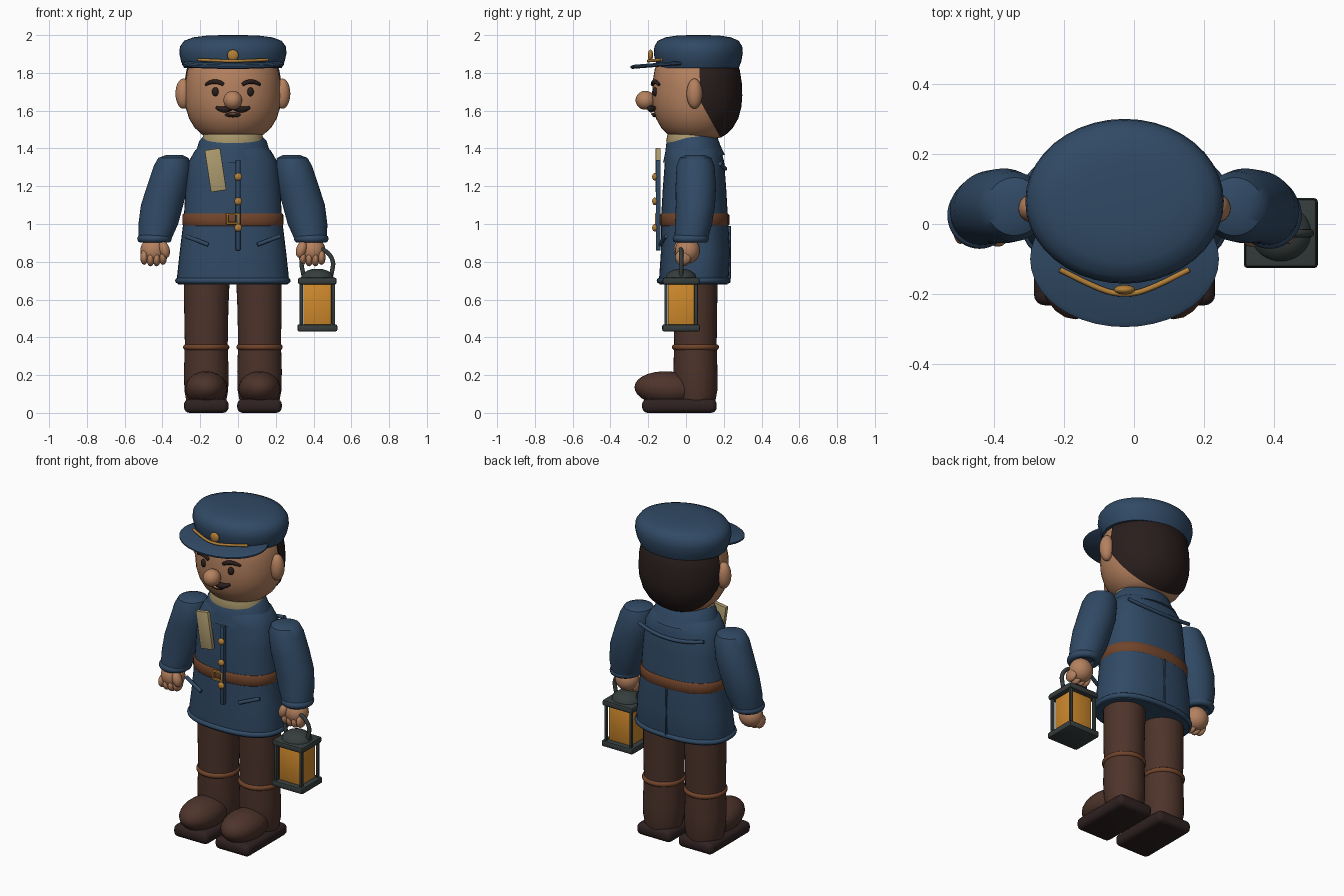
import bpy, bmesh, math
from mathutils import Matrix, Vector

cube = bpy.data.objects.get("Cube")
if cube:
    bpy.data.objects.remove(cube, do_unlink=True)

CX = -0.027   # the figure stands slightly off centre, balanced by the lantern
parts = []


def material(name, r, g, b):
    m = bpy.data.materials.new(name)
    m.use_nodes = True
    m.diffuse_color = (r, g, b, 1)
    bsdf = next(n for n in m.node_tree.nodes if n.type == 'BSDF_PRINCIPLED')
    bsdf.inputs["Base Color"].default_value = (r, g, b, 1)
    bsdf.inputs["Roughness"].default_value = 0.8
    return m


NAVY = material("navy_cloth", .03, .068, .13)
SKIN = material("skin", .46, .22, .115)
HAIR = material("dark_hair", .022, .013, .012)
BROWN = material("dark_brown", .075, .034, .024)
SOLE = material("sole_black", .028, .015, .015)
LEATHER = material("leather", .165, .058, .024)
GOLD = material("brass", .45, .215, .04)
CREAM = material("cream_wool", .42, .33, .16)
IRON = material("lantern_iron", .036, .048, .046)
GLOW = material("amber_glass", .62, .25, .025)


def add(name, mesh, mat, loc=(0, 0, 0), rot=(0, 0, 0)):
    mesh.name = name
    mesh.materials.clear()
    mesh.materials.append(mat)
    ob = bpy.data.objects.new(name, mesh)
    ob.location, ob.rotation_euler = loc, rot
    bpy.context.scene.collection.objects.link(ob)
    parts.append(ob)
    return ob


def from_bmesh(name, bm, mat, loc=(0, 0, 0), rot=(0, 0, 0)):
    bmesh.ops.recalc_face_normals(bm, faces=bm.faces)
    mesh = bpy.data.meshes.new(name)
    bm.to_mesh(mesh)
    bm.free()
    return add(name, mesh, mat, loc, rot)


def oval(rx, ry, power=2, seg=40):
    """Superellipse outline."""
    for i in range(seg):
        a = 2 * math.pi * i / seg
        c, s = math.cos(a), math.sin(a)
        yield (rx * math.copysign(abs(c) ** (2 / power), c),
               ry * math.copysign(abs(s) ** (2 / power), s))


def loft_bm(rings, power=2):
    """Skin stacked rings given as (x, y, z, rx, ry)."""
    bm = bmesh.new()
    loops = [[bm.verts.new((x + u, y + v, z)) for u, v in oval(rx, ry, power)]
             for x, y, z, rx, ry in rings]
    n = len(loops[0])
    for lo, hi in zip(loops, loops[1:]):
        for i in range(n):
            j = (i + 1) % n
            bm.faces.new((lo[i], lo[j], hi[j], hi[i]))
    bm.faces.new(loops[0][::-1])
    bm.faces.new(loops[-1])
    return bm


def loft(name, rings, mat, loc=(0, 0, 0), rot=(0, 0, 0), power=2):
    return from_bmesh(name, loft_bm(rings, power), mat, loc, rot)


def ball(name, loc, size, mat, rot=(0, 0, 0)):
    bm = bmesh.new()
    bmesh.ops.create_uvsphere(bm, u_segments=24, v_segments=14, radius=1,
                              matrix=Matrix.Diagonal((*size, 1)))
    return from_bmesh(name, bm, mat, loc, rot)


def box(name, loc, size, mat, bevel=0.004, rot=(0, 0, 0), segments=2):
    bm = bmesh.new()
    bmesh.ops.create_cube(bm, size=1, matrix=Matrix.Diagonal((*size, 1)))
    bmesh.ops.bevel(bm, geom=bm.edges[:], offset=bevel, segments=segments,
                    affect='EDGES', profile=0.5)
    return from_bmesh(name, bm, mat, loc, rot)


def tube(name, pts, r, mat, closed=False, radii=None):
    cu = bpy.data.curves.new(name, 'CURVE')
    cu.dimensions, cu.bevel_depth, cu.bevel_resolution = '3D', r, 3
    cu.use_fill_caps = True
    sp = cu.splines.new('POLY' if closed else 'NURBS')
    sp.points.add(len(pts) - 1)
    for i, p in enumerate(pts):
        sp.points[i].co = (*p, 1)
        sp.points[i].radius = radii[i] if radii else 1
    sp.use_cyclic_u = closed
    if not closed:
        sp.use_endpoint_u, sp.order_u = True, 3
    tmp = bpy.data.objects.new(name + "_path", cu)
    mesh = bpy.data.meshes.new_from_object(tmp)
    bpy.data.objects.remove(tmp)
    return add(name, mesh, mat)


def hoop(name, x, y, z, rx, ry, r, mat, power=2):
    tube(name, [(x + u, y + v, z) for u, v in oval(rx, ry, power)], r, mat, closed=True)


# Coat
coat = [(.68, .29, .04, .18), (.72, .296, .042, .184), (.85, .282, .05, .183),
        (1.03, .26, .045, .177), (1.2, .25, .045, .167), (1.33, .235, .045, .157),
        (1.39, .2, .04, .145), (1.44, .13, .035, .11)]
loft("coat", [(CX, y, z, rx, ry) for z, rx, y, ry in coat], NAVY, power=2.4)
hoop("coat_hem", CX, .041, .7, .29, .18, .016, NAVY, 2.4)
loft("belt", [(CX, .045, z, .268 + e, .184 + e) for z, e in
              ((.99, -.006), (.998, 0), (1.047, 0), (1.055, -.006))], LEATHER, power=2.4)
loft("collar", [(0, 0, -.08, .215, .165), (0, 0, -.03, .192, .148), (0, 0, .015, .178, .137),
                (0, 0, .035, .16, .122)], NAVY, (CX, .033, 1.425), (.12, 0, 0))
box("placket", (0, -.147, 1.1), (.026, .025, .48), NAVY)
for z in (1.25, 1.12, .98):
    ball("coat_button", (.001, -.165, z), (.02, .014, .02), GOLD)
for s in (-1, 1):
    tube("pocket_welt", [(CX + s * .13, -.135, .89), (CX + s * .19, -.125, .915),
                         (CX + s * .25, -.105, .935)], .011, NAVY)
    # Buckle uprights and bars
    box("buckle_upright", (CX + s * .03, -.156, 1.028), (.012, .018, .058), GOLD)
    box("buckle_bar", (CX, -.156, 1.028 + s * .024), (.072, .018, .011), GOLD)
tube("back_yoke", [(CX - .22, .18, 1.32), (CX, .235, 1.265), (CX + .22, .18, 1.32)], .011, NAVY)
box("back_vent", (CX, .231, .85), (.009, .012, .28), NAVY, .002)

# Scarf
loft("scarf", [(CX, .03, 1.4, .16, .125), (CX, .03, 1.44, .165, .135),
               (CX, .03, 1.475, .155, .128), (CX, .03, 1.485, .13, .11)], CREAM)
box("scarf_end", (-.119, -.148, 1.285), (.083, .026, .225), CREAM, rot=(0, -.15, 0))

# Head and hair
skull = [(1.455, .13), (1.475, .165), (1.51, .203), (1.56, .233), (1.62, .25),
         (1.68, .255), (1.75, .252), (1.82, .24), (1.87, .21)]
loft("head", [(CX, .055, z, r, r * .92) for z, r in skull], SKIN)
bm = loft_bm([(CX, .057, z, r * 1.025, r * .945) for z, r in skull])
for co, no in (((0, .075, 1.7), (0, 1, .03)), ((0, .07, 1.66), (0, .18, .1))):
    bmesh.ops.bisect_plane(bm, geom=bm.verts[:] + bm.edges[:] + bm.faces[:],
                           plane_co=co, plane_no=Vector(no).normalized(), clear_inner=True)
bmesh.ops.holes_fill(bm, edges=[e for e in bm.edges if e.is_boundary], sides=0)
from_bmesh("hair", bm, HAIR)

# Face
ball("nose", (CX, -.215, 1.655), (.05, .052, .05), SKIN)
ball("mouth", (CX, -.165, 1.578), (.042, .014, .013), HAIR)
ball("lower_lip", (CX, -.174, 1.582), (.022, .012, .006), SKIN)
for s in (-1, 1):
    ball("ear", (CX + s * .262, .045, 1.69), (.042, .042, .08), SKIN)
    ball("eye", (CX + s * .093, -.163, 1.7), (.018, .014, .024), HAIR, (0, 0, s * .3))
    tube("eyebrow", [(CX + s * .05, -.177, 1.738), (CX + s * .095, -.172, 1.77),
                     (CX + s * .145, -.142, 1.737)], .014, HAIR, radii=(.7, 1.1, .5))
    tube("moustache", [(CX, -.19, 1.625), (CX + s * .045, -.19, 1.592),
                       (CX + s * .088, -.165, 1.618)], .02, HAIR, radii=(.8, 1.1, .35))

# Cap
cap = [(1.825, .258), (1.86, .274), (1.905, .284), (1.94, .28), (1.97, .258),
       (1.988, .21), (1.997, .14), (2.0, .06)]
loft("cap", [(CX, .065, z, r, r * .83) for z, r in cap], NAVY)
loft("cap_visor", [(0, 0, -.01, .262, .187), (0, 0, -.004, .27, .195),
                   (0, 0, .004, .27, .195), (0, 0, .011, .255, .18)],
     NAVY, (CX, -.1, 1.846), (.08, 0, 0))
tube("cap_cord", [(CX - .185, -.13, 1.87), (CX - .08, -.185, 1.865), (CX, -.205, 1.862),
                  (CX + .08, -.185, 1.865), (CX + .185, -.13, 1.87)], .008, GOLD)
ball("cap_badge", (CX, -.188, 1.893), (.03, .014, .03), GOLD)

# Arms and hands
arm = [(.31, .05, 1.365, .045, .05), (.315, .05, 1.35, .08, .083), (.32, .05, 1.31, .098, .1),
       (.345, .052, 1.2, .11, .107), (.375, .05, 1.1, .112, .104), (.395, .04, 1.0, .105, .098),
       (.412, .027, .92, .086, .088)]
for s in (-1, 1):
    loft("sleeve", [(CX + s * x, y, z, rx, ry) for x, y, z, rx, ry in arm], NAVY)
    hoop("sleeve_cuff", CX + s * .415, .025, .922, .07, .074, .022, NAVY)
    hx = CX + s * .42
    ball("palm", (hx, .008, .86), (.07, .066, .07), SKIN)
    for i in range(4):
        ball("finger", (hx + s * (i - 1.5) * .033, -.015, .812 + .008 * abs(i - 1.5)),
             (.021, .042, .04), SKIN)
    ball("thumb", (hx - s * .057, -.035, .865), (.028, .03, .046), SKIN, (0, s * .3, 0))

# Legs and boots
for s in (-1, 1):
    lx = CX + s * .141
    loft("trouser_leg", [(lx - s * .004, .05, .76, .122, .118), (lx, .05, .55, .117, .115),
                         (lx, .05, .34, .113, .112)], BROWN)
    loft("boot_shaft", [(lx, .055, .06, .105, .1), (lx, .053, .12, .116, .113),
                        (lx, .05, .22, .118, .116), (lx, .05, .35, .114, .114)], BROWN)
    hoop("boot_strap", lx, .05, .348, .107, .109, .016, LEATHER)
    ball("boot_toe", (lx, -.095, .128), (.112, .178, .092), BROWN, (-.06, 0, 0))
    box("boot_sole", (lx, -.035, .037), (.236, .395, .074), SOLE, .03, segments=4)

# Lantern
X, Y = .42, -.026
box("lantern_base", (X, Y, .45), (.212, .2, .038), IRON, .01)
box("lantern_roof", (X, Y, .698), (.205, .195, .036), IRON, .01)
loft("lantern_dome", [(X, Y, .71, .088, .082), (X, Y, .735, .08, .075),
                      (X, Y, .752, .055, .052), (X, Y, .762, .025, .025)], IRON)
box("lantern_glass", (X, Y, .575), (.148, .14, .215), GLOW)
for sx in (-1, 1):
    for sy in (-1, 1):
        box("lantern_post", (X + sx * .085, Y + sy * .08, .575), (.018, .018, .23), IRON)
arc = [(X + .085 * math.cos(t * math.pi / 12), Y, .78 + .09 * math.sin(t * math.pi / 12))
       for t in range(13)]
tube("lantern_handle", [(X + .07, Y, .715)] + arc + [(X - .07, Y, .715)], .012, IRON)

# Smooth shading with crisp edges
bpy.ops.object.select_all(action='DESELECT')
for ob in parts:
    ob.select_set(True)
bpy.context.view_layer.objects.active = parts[0]
bpy.ops.object.shade_smooth_by_angle(angle=math.radians(40))
